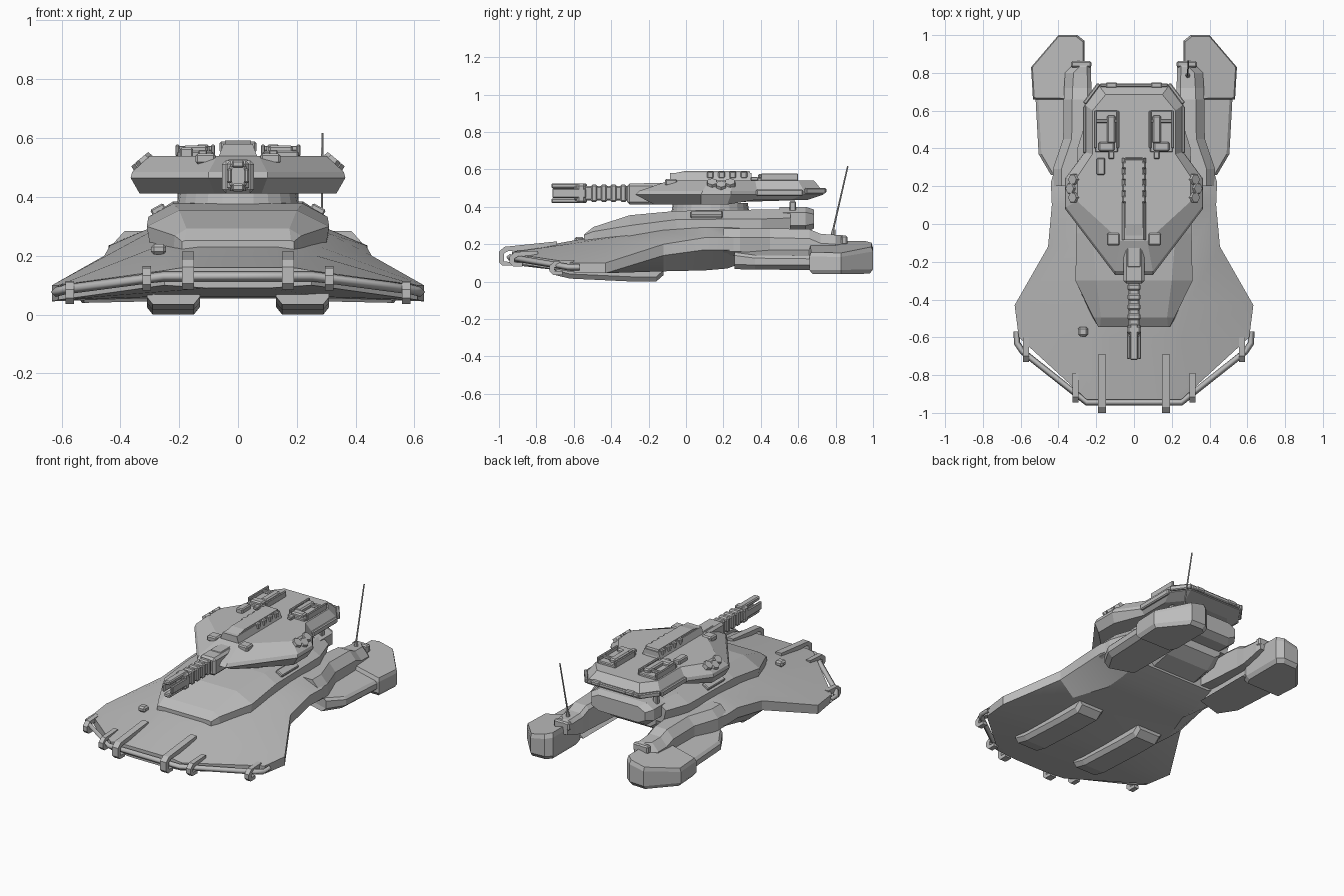
import bpy, bmesh, math
from mathutils import Matrix, Vector

grey = bpy.data.materials.new("armour grey")
grey.diffuse_color = (0.5, 0.5, 0.5, 1)


def finish(name, bm, smooth=False):
    bmesh.ops.recalc_face_normals(bm, faces=bm.faces[:])
    me = bpy.data.meshes.new(name)
    bm.to_mesh(me)
    bm.free()
    me.materials.append(grey)
    ob = bpy.data.objects.new(name, me)
    bpy.context.collection.objects.link(ob)
    if smooth:
        bpy.ops.object.select_all(action='DESELECT')
        bpy.context.view_layer.objects.active = ob
        ob.select_set(True)
        bpy.ops.object.shade_smooth_by_angle(angle=math.radians(22))
    return ob


def loft(name, rings, smooth=False):
    """Skin closed rings of equal length and cap both ends."""
    bm = bmesh.new()
    vs = [[bm.verts.new(p) for p in r] for r in rings]
    n = len(vs[0])
    for a, b in zip(vs, vs[1:]):
        for i in range(n):
            bm.faces.new((a[i], a[(i + 1) % n], b[(i + 1) % n], b[i]))
    bm.faces.new(vs[0])
    bm.faces.new(vs[-1])
    return finish(name, bm, smooth)


def sym(half):
    return half + [(-x, y, z) for x, y, z in reversed(half)]


def box(name, c, s, bevel=0.0, rot=(0, 0, 0)):
    bm = bmesh.new()
    bmesh.ops.create_cube(bm, size=1, matrix=Matrix.Diagonal((*s, 1)))
    if bevel:
        bmesh.ops.bevel(bm, geom=bm.edges[:], offset=bevel, segments=1, affect='EDGES')
    ob = finish(name, bm)
    ob.location, ob.rotation_euler = c, rot
    return ob


def side_profile(name, pts, x0, x1):
    """Extrude a (y, z) profile across x."""
    return loft(name, [[(x, y, z) for y, z in pts] for x in (x0, x1)])


def cyl(name, a, b, r1, r2, n):
    a, b = Vector(a), Vector(b)
    bm = bmesh.new()
    m = Matrix.Translation((a + b) / 2) @ (b - a).to_track_quat('Z', 'Y').to_matrix().to_4x4()
    bmesh.ops.create_cone(bm, cap_ends=True, segments=n, radius1=r1, radius2=r2,
                          depth=(b - a).length, matrix=m)
    return finish(name, bm)


# Lower hull: half cross-sections from top centre round to the belly
hull = [(-.93, [(.13, .16), (.2, .158), (.25, .15), (.25, .1), (.1, .09)]),
        (-.60, [(.13, .22), (.25, .205), (.61, .10), (.61, .05), (.3, .06)]),
        (-.43, [(.14, .25), (.28, .23), (.632, .10), (.632, .045), (.33, .055)]),
        (-.12, [(.15, .28), (.31, .275), (.455, .20), (.455, .14), (.36, .055)]),
        (.10, [(.15, .29), (.31, .29), (.435, .235), (.435, .17), (.28, .06)]),
        (.22, [(.15, .29), (.31, .29), (.44, .235), (.44, .17), (.28, .07)]),
        (.36, [(.15, .29), (.30, .28), (.40, .235), (.40, .17), (.26, .12)])]
loft("lower_hull", [sym([(x, y, z) for x, z in h]) for y, h in hull], True)

# Upper deck with sloped front and short wedge nose
deck = [(-.545, [(.18, .252), (.19, .248), (.19, .2)]),
        (-.495, [(.175, .292), (.215, .268), (.22, .21)]),
        (-.30, [(.2, .355), (.31, .3), (.30, .24)]),
        (-.05, [(.22, .378), (.305, .332), (.305, .25)]),
        (.40, [(.22, .385), (.30, .335), (.30, .25)]),
        (.56, [(.19, .385), (.25, .34), (.23, .26)])]
loft("upper_deck", [sym([(x, y, z) for x, z in h]) for y, h in deck])

# Engine housing between the arms
engine = [(.5, [(.17, .4), (.22, .37), (.22, .3), (.17, .26)]),
          (.64, [(.17, .4), (.22, .37), (.22, .3), (.17, .26)]),
          (.685, [(.14, .385), (.19, .36), (.19, .31), (.14, .285)])]
loft("engine_housing", [sym([(x, y, z) for x, z in h]) for y, h in engine])
low = [(.3, [(.2, .3), (.2, .17), (.15, .12)]), (.48, [(.2, .3), (.2, .2), (.15, .16)]),
       (.56, [(.18, .3), (.18, .24), (.14, .21)])]
loft("lower_engine", [sym([(x, y, z) for x, z in h]) for y, h in low])

# Turret: bottom, waist and top outlines
turret = [(.412, [(.08, -.17), (.335, .08), (.335, .22), (.235, .37), (.235, .56), (.16, .65)]),
          (.465, [(.10, -.27), (.365, .08), (.365, .24), (.262, .38), (.262, .63), (.185, .735)]),
          (.485, [(.10, -.25), (.36, .09), (.36, .24), (.258, .38), (.258, .63), (.183, .73)]),
          (.54, [(.07, -.09), (.30, .12), (.30, .25), (.22, .37), (.22, .6), (.15, .685)])]
loft("turret", [sym([(x, y, z + (.025 if z < .42 and y > .3 else 0)) for x, y in h])
                for z, h in turret])
cyl("turret_ring", (0, .13, .36), (0, .13, .42), .21, .2, 24)

# Central sensor hump with slots
side_profile("roof_hump", [(-.09, .53), (-.06, .58), (.0, .592), (.34, .592), (.355, .53)], -.045, .045)
loft("hump_skirt", [[(s * w, y, z) for s, y in ((-1, -.085), (1, -.085), (1, .35), (-1, .35))]
                    for w, z in ((.068, .53), (.05, .58))])
for i in range(4):
    box("hump_rib", (0, .13 + i * .06, .57), (.125, .036, .038), .006)

# Gun: mantlet, cooling ribs and split muzzle
box("gun_mantlet", (0, -.22, .468), (.11, .19, .112), .014)
box("mantlet_roof", (0, -.16, .515), (.075, .14, .025), .006)
box("gun_barrel", (0, -.44, .472), (.058, .32, .078), .008)
for i in range(4):
    box("barrel_rib", (0, -.335 - i * .052, .472), (.07, .036, .094), .009)
for s in (-1, 1):
    box("muzzle_rail_vertical", (0, -.625, .472 + s * .04), (.042, .19, .026), .006)
    box("muzzle_rail_side", (s * .029, -.625, .472), (.018, .18, .05), .005)
box("muzzle_collar", (0, -.56, .472), (.076, .05, .104), .012)

# Front bumper rail
cu = bpy.data.curves.new("front_rail", 'CURVE')
cu.dimensions, cu.bevel_depth, cu.bevel_resolution = '3D', .017, 0
half = [(.25, -.945, .13), (.59, -.675, .085), (.62, -.63, .077), (.62, -.57, .077)]
pts = [(-x, y, z) for x, y, z in reversed(half)] + half
sp = cu.splines.new('POLY')
sp.points.add(len(pts) - 1)
for p, q in zip(sp.points, pts):
    p.co = (*q, 1)
rail = bpy.data.objects.new("front_rail", cu)
bpy.context.collection.objects.link(rail)
cu.materials.append(grey)
bpy.ops.object.select_all(action='DESELECT')
bpy.context.view_layer.objects.active = rail
rail.select_set(True)
bpy.ops.object.convert(target='MESH')

# Hooks holding the rail: x, width, back y, front y, back z, front z, hook bottom z
for x, w, yb, yf, zb, zf, zl in ((.17, .042, -.69, -1.0, .215, .186, .085),
                                 (.31, .03, -.79, -.945, .165, .158, .082),
                                 (.572, .03, -.60, -.73, .115, .11, .036)):
    prof = [(yb, zb), (yf + .03, zf), (yf, zf - .025), (yf, zl + .02), (yf + .02, zl),
            (yf + .07, zl), (yf + .07, zl + .02), (yf + .028, zl + .022),
            (yf + .028, zf - .035), (yf + .05, zf - .022), (yb, zb - .04)]
    for s in (-1, 1):
        side_profile("rail_hook", prof, s * x - w / 2, s * x + w / 2)

for s in (-1, 1):
    # Rear arms: wide flat-topped slabs with chamfered edges and blunt ends
    arm = []
    for y, xi, xo, zb, zt in ((.2, .2, .43, .14, .285), (.29, .2, .43, .14, .285),
                              (.45, .21, .375, .13, .285), (.66, .225, .372, .13, .28),
                              (.72, .225, .37, .13, .255), (.80, .228, .365, .15, .25),
                              (.83, .228, .335, .16, .25), (.862, .235, .33, .17, .24)):
        arm.append([(s * x, y, z) for x, z in ((xi, zt - .02), (xi + .02, zt), (xo - .045, zt), (xo, zt - .05),
                                               (xo, zb + .02), (xo - .05, zb), (xi, zb))])
    loft("rear_arm", arm)
    box("arm_end_lug", (s * .28, .845, .222), (.108, .035, .05), .008)

    # Outer pods: forward plate and thick rear block, tops sloping outwards
    plate = [(.28, .3), (.44, .26), (.505, .37), (.522, .68), (.28, .68)]
    loft("pod_plate", [[(s * (x - d), y, z0 - k * (x - .28)) for x, y in plate]
                       for d, z0, k in ((.03, .075, .05), (0, .10, .05), (0, .175, .22), (.015, .195, .24))])
    block = [(.285, .655), (.535, .66), (.545, .83), (.4, 1), (.3, 1), (.262, .97), (.262, .7)]
    loft("pod_block", [[(s * (.4 + (x - .4) * f), .83 + (y - .83) * f, z0 - k * (x - .28)) for x, y in block]
                       for f, z0, k in ((.9, .045, .02), (1, .07, .03), (1, .185, .2), (.95, .212, .22))])

    # Belly skids
    skid = [[(s * x, y, z) for x, z in ((.13, .09), (.13, t + .025), (.15, t), (.29, t), (.31, t + .025), (.31, .09))]
            for y, t in ((-.7, .035), (-.62, .016), (-.3, .001), (-.16, 0), (-.12, .035))]
    loft("belly_skid", skid)

    # Roof launchers
    box("launcher_base", (s * .145, .49, .545), (.12, .22, .022), .005)
    box("launcher_tube", (s * .12, .5, .562), (.045, .15, .034), .008)
    box("launcher_breech", (s * .145, .41, .558), (.085, .05, .035), .008)
    for dx in (-.06, .06):
        box("launcher_arm", (s * .145 + dx, .5, .558), (.014, .2, .04), .004)
    box("launcher_bar", (s * .145, .545, .565), (.12, .018, .018), .003)
    box("launcher_foot", (s * .12, .365, .55), (.03, .04, .02), .004)

    # Roof hatches and hexagonal caps lying on the sloped flanks
    box("roof_hatch", (s * .11, -.08, .53), (.068, .065, .035), .007)
    for i in range(3):
        x, y = (.318, .332, .318)[i], .14 + i * .048
        z = .54 - (x - .3) * .9
        cyl("flank_cap", (s * (x - .005), y, z - .006), (s * (x + .009), y, z + .011), .032, .028, 6)

    # Turret flank rails, rear steps, deck plates and pillars
    box("flank_rail", (s * .26, .5, .475), (.02, .25, .036), .006)
    box("corner_rail", (s * .224, .69, .485), (.02, .13, .03), .005, (0, 0, s * .64))
    box("rear_lug", (s * .12, .735, .487), (.06, .03, .026), .006)
    box("deck_plate", (s * .272, .11, .358), (.05, .17, .022), .005, (0, s * .5, 0))
    box("deck_pillar", (s * .19, .57, .37), (.03, .035, .12), .006)
box("rear_rail", (0, .735, .485), (.36, .018, .025), .005)

# Small roof box, bow lamp and antenna
box("roof_box", (-.175, .305, .55), (.045, .09, .035), .006)
box("bow_lamp", (-.27, -.57, .222), (.052, .05, .035), .01)
cyl("antenna_base", (.285, .785, .24), (.285, .79, .28), .014, .009, 8)
cyl("antenna", (.285, .785, .27), (.287, .865, .617), .005, .004, 6)
